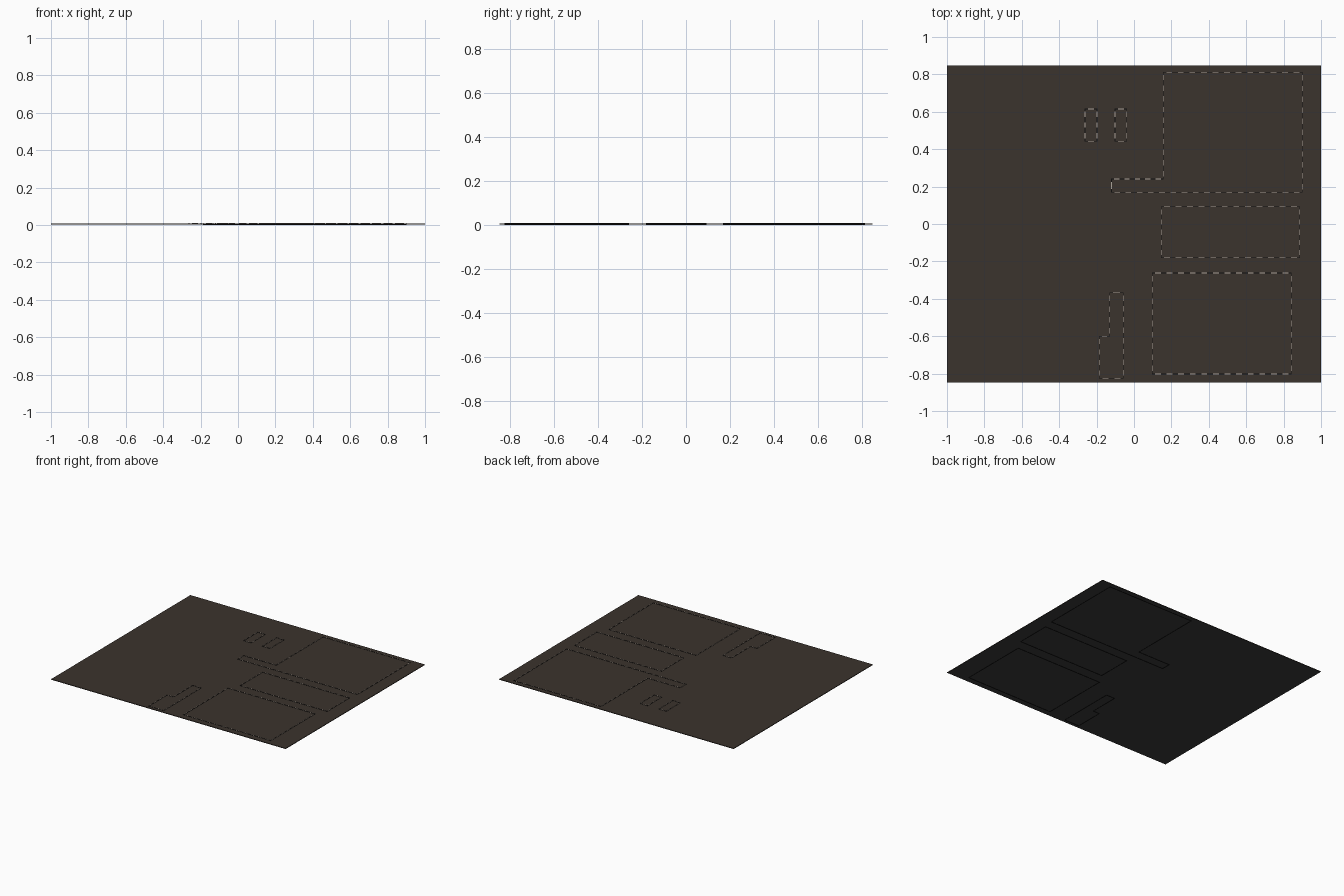
import bpy, bmesh, math
from mathutils import Vector, Matrix

if "Cube" in bpy.data.objects:
    bpy.data.objects.remove(bpy.data.objects["Cube"])


def mat(name, rgb):
    m = bpy.data.materials.new(name)
    m.diffuse_color = (*rgb, 1)
    m.use_nodes = True
    m.node_tree.nodes["Principled BSDF"].inputs["Base Color"].default_value = m.diffuse_color
    return m


BROWN = mat("dark brown", (0.044, 0.033, 0.026))
GREY = mat("charcoal lining", (0.045, 0.045, 0.045))
BLACK = mat("black seam", (0.004, 0.004, 0.004))
THREAD = mat("pale thread", (0.42, 0.38, 0.33))


def add_box(bm, center, size, angle=0.0, index=0):
    m = (Matrix.Translation(center) @ Matrix.Rotation(angle, 4, 'Z')
         @ Matrix.Diagonal((*size, 1)))
    res = bmesh.ops.create_cube(bm, size=1, matrix=m)
    for f in {f for v in res["verts"] for f in v.link_faces}:
        f.material_index = index


def finish(name, bm, mats):
    me = bpy.data.meshes.new(name)
    bm.to_mesh(me)
    bm.free()
    for m in mats:
        me.materials.append(m)
    ob = bpy.data.objects.new(name, me)
    bpy.context.collection.objects.link(ob)
    return ob


# Flat sheet: brown upper side and edges, charcoal underside
bm = bmesh.new()
add_box(bm, (0, 0, 0.0045), (2.0, 1.696, 0.005))
bm.normal_update()
for f in bm.faces:
    f.material_index = 1 if f.normal.z < -0.5 else 0
finish("sheet", bm, [BROWN, GREY])

WIDTH, PITCH = 0.0036, 0.06


def seam(name, pts, z0):
    """Closed black seam with pale dashes along its upper side."""
    bm = bmesh.new()
    top = 0.0085
    for i, p in enumerate(pts):
        a, b = Vector((*p, 0)), Vector((*pts[(i + 1) % len(pts)], 0))
        d = b - a
        ang = math.atan2(d.y, d.x)
        mid = (a + b) / 2
        add_box(bm, (mid.x, mid.y, (z0 + top) / 2),
                (d.length + WIDTH, WIDTH, top - z0), ang, 0)
        n = max(1, round(d.length / PITCH))
        for k in range(n):
            c = a + d * ((k + 0.5) / n)
            add_box(bm, (c.x, c.y, top + 0.0004),
                    (d.length / n * 0.5, WIDTH, 0.0008), ang, 1)
    finish(name, bm, [BLACK, THREAD])


def rect(x0, x1, y0, y1):
    return [(x0, y0), (x1, y0), (x1, y1), (x0, y1)]


# Panel seams, going right through the sheet
seam("upper_panel_seam", [(-0.12, 0.17), (0.90, 0.17), (0.90, 0.812),
                          (0.157, 0.812), (0.157, 0.241), (-0.12, 0.241)], 0.0)
seam("middle_panel_seam", rect(0.145, 0.887, -0.18, 0.092), 0.0)
seam("lower_panel_seam", rect(0.097, 0.841, -0.802, -0.262), 0.0)
seam("side_panel_seam", [(-0.185, -0.824), (-0.057, -0.824), (-0.057, -0.368),
                         (-0.13, -0.368), (-0.13, -0.6), (-0.185, -0.6)], 0.0)

# Two small loops stitched on the upper side only
for i, x in enumerate((-0.23, -0.07)):
    seam(f"small_loop_seam_{i + 1}", rect(x - 0.032, x + 0.032, 0.443, 0.615), 0.004)
